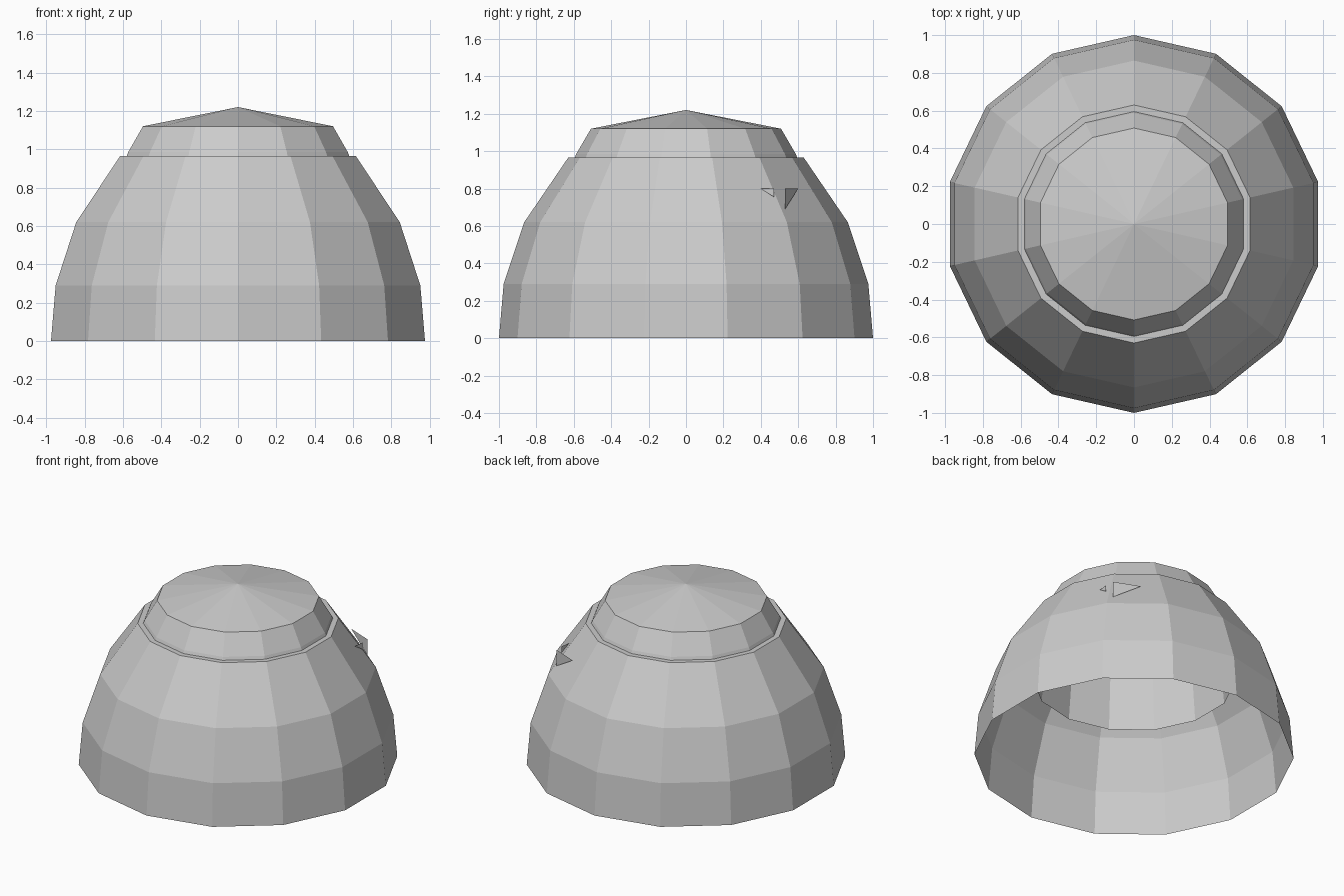
import bpy
import bmesh
import math

cube = bpy.data.objects.get("Cube")
if cube:
    bpy.data.objects.remove(cube, do_unlink=True)

SIDES = 14

grey = bpy.data.materials.new("plain_grey")
grey.use_nodes = True
GREY = (0.6, 0.6, 0.6, 1.0)
grey.diffuse_color = GREY
grey.node_tree.nodes["Principled BSDF"].inputs["Base Color"].default_value = GREY


def finish(name, bm):
    mesh = bpy.data.meshes.new(name)
    bm.to_mesh(mesh)
    bm.free()
    mesh.materials.append(grey)
    obj = bpy.data.objects.new(name, mesh)
    bpy.context.collection.objects.link(obj)
    return obj


def lathe(name, profile):
    """Turn a (radius, height) profile into a faceted shell, a corner facing the back."""
    bm = bmesh.new()
    rings = []
    for radius, z in profile:
        if radius == 0:
            rings.append([bm.verts.new((0, 0, z))] * SIDES)
            continue
        ring = []
        for i in range(SIDES):
            a = math.pi / 2 + math.tau * i / SIDES
            ring.append(bm.verts.new((radius * math.cos(a), radius * math.sin(a), z)))
        rings.append(ring)
    for low, high in zip(rings, rings[1:]):
        for i in range(SIDES):
            j = (i + 1) % SIDES
            corners = [low[i], low[j], high[j], high[i]]
            bm.faces.new(list(dict.fromkeys(corners)))
    return finish(name, bm)


def shard(name, corner, tip, top, bottom):
    """Upright triangle: a vertical edge at corner, narrowing to a tip at the top."""
    bm = bmesh.new()
    points = [(*corner, top), (*corner, bottom), (*tip, top)]
    bm.faces.new([bm.verts.new(p) for p in points])
    return finish(name, bm)


# Thin open dome with a flat rim around the lid
lathe("dome_shell", [(1, 0), (0.975, 0.29), (0.865, 0.62), (0.63, 0.965), (0.595, 0.965)])

# Lid: hollow skirt hanging inside the dome, sloped side and low conical roof
lathe("lid", [(0.635, 0.55), (0.595, 0.965), (0.587, 0.985), (0.508, 1.12), (0, 1.22)])

# Small upright flakes poking out of the back of the dome
shard("large_flake", (0.618, 0.53), (0.445, 0.60), 0.80, 0.69)
shard("small_flake", (0.622, 0.47), (0.614, 0.40), 0.80, 0.755)
